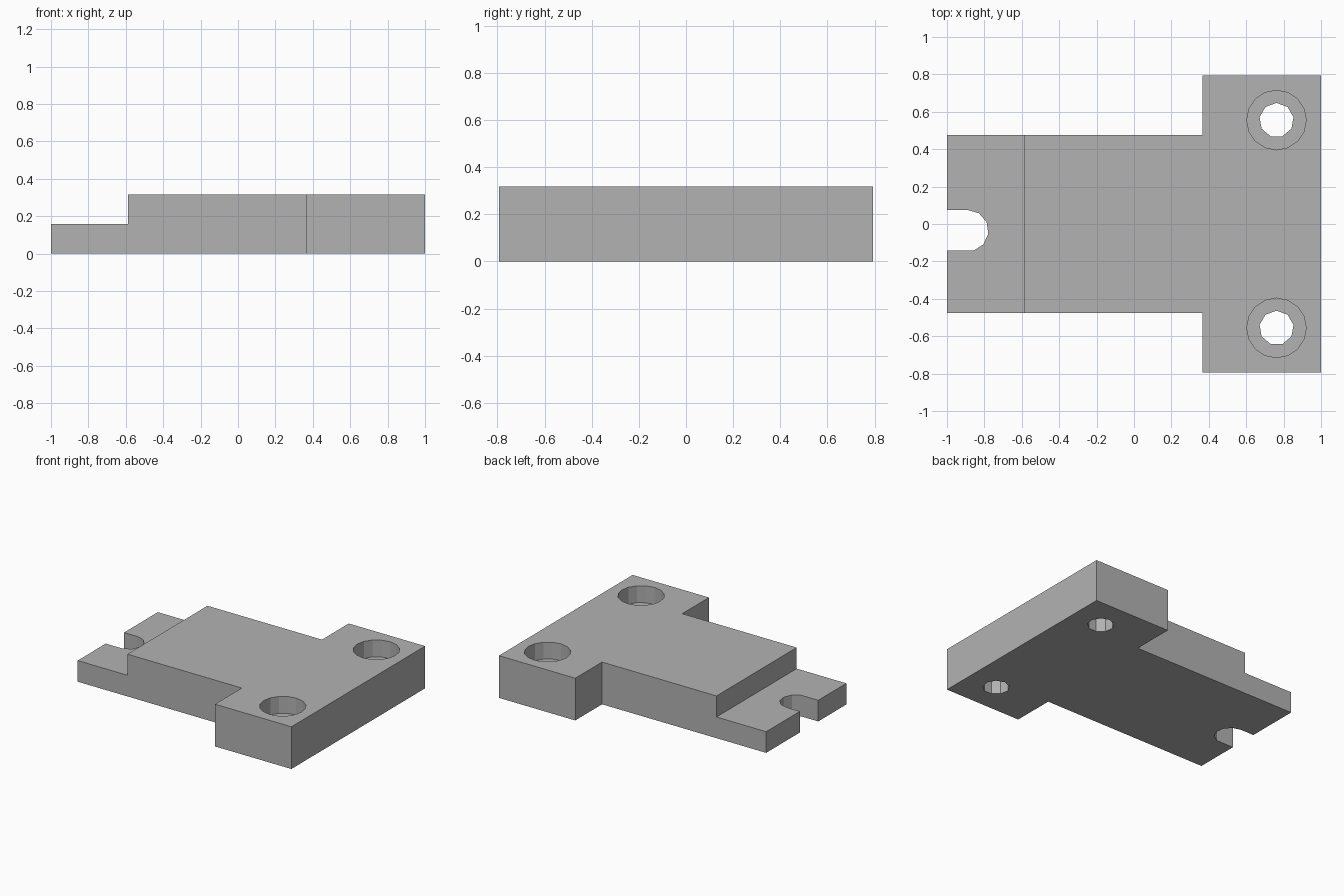
import bpy
import bmesh
from math import cos, sin, tau

cube = bpy.data.objects.get("Cube")
if cube:
    bpy.data.objects.remove(cube, do_unlink=True)

HEIGHT = 0.3175
STEP_X, STEP_Z = -0.587, 0.159
HOLE_X, HOLE_Y = 0.762, 0.5555
BORE_FLOOR = HEIGHT - 0.127
SLOT_X, SLOT_Y, SLOT_R = -0.889, -0.036, 0.111

grey = bpy.data.materials.new("plain_grey")
grey.use_nodes = True
grey.diffuse_color = (0.45, 0.45, 0.45, 1)
grey.node_tree.nodes["Principled BSDF"].inputs["Base Color"].default_value = grey.diffuse_color


def prism(name, outline, z0, z1):
    """Extrude a counter-clockwise outline from z0 to z1."""
    bm = bmesh.new()
    base = bm.faces.new([bm.verts.new((x, y, z0)) for x, y in outline])
    top = bmesh.ops.extrude_face_region(bm, geom=[base])["geom"]
    bmesh.ops.translate(bm, vec=(0, 0, z1 - z0),
                        verts=[g for g in top if isinstance(g, bmesh.types.BMVert)])
    bmesh.ops.recalc_face_normals(bm, faces=bm.faces)
    mesh = bpy.data.meshes.new(name)
    bm.to_mesh(mesh)
    bm.free()
    mesh.materials.append(grey)
    ob = bpy.data.objects.new(name, mesh)
    bpy.context.collection.objects.link(ob)
    return ob


def ring(x, y, r, sides, picks=None):
    """Polygon points with the first corner towards +y."""
    angles = [tau / 4 + tau * i / sides for i in (picks or range(sides))]
    return [(x + r * cos(a), y + r * sin(a)) for a in angles]


def cut(target, cutter):
    cutter.hide_render = True
    mod = target.modifiers.new(cutter.name, 'BOOLEAN')
    mod.operation = 'DIFFERENCE'
    mod.solver = 'EXACT'
    mod.object = cutter
    bpy.context.view_layer.objects.active = target
    bpy.ops.object.modifier_apply(modifier=mod.name)
    bpy.data.objects.remove(cutter, do_unlink=True)


# T-shaped plate: narrow tongue and wide mounting flange
half = [(-1, -0.476), (0.365, -0.476), (0.365, -0.794), (1, -0.794)]
plate = prism("mounting_plate", half + [(x, -y) for x, y in reversed(half)], 0, HEIGHT)

# Lowered step at the end of the tongue
cut(plate, prism("step_cutter", [(-1.2, -1), (STEP_X, -1), (STEP_X, 1), (-1.2, 1)], STEP_Z, 1))

# Open slot with a rounded end
arc = ring(SLOT_X, SLOT_Y, SLOT_R, 11, range(-5, 1))
slot = [(-1.2, arc[0][1])] + arc + [(-1.2, arc[-1][1])]
cut(plate, prism("slot_cutter", slot, -0.2, 1))

# Counterbored screw holes in the flange
for side in (-1, 1):
    y = side * HOLE_Y
    cut(plate, prism("bore_cutter", ring(HOLE_X, y, 0.159, 16), BORE_FLOOR, 1))
    cut(plate, prism("hole_cutter", ring(HOLE_X, y, 0.092, 9), -0.2, 1))
